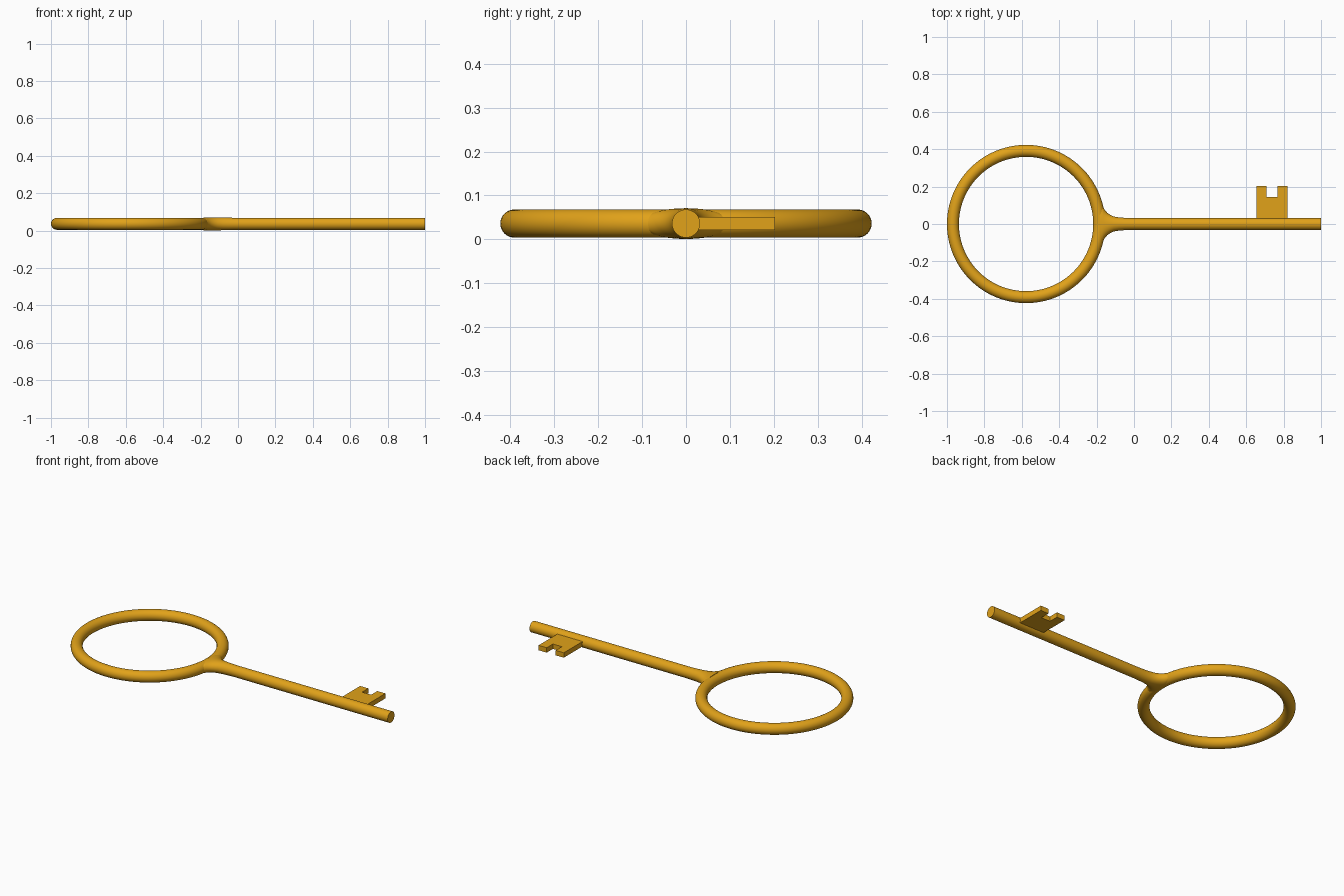
import bpy, bmesh, math
from math import pi, sin, cos

if "Cube" in bpy.data.objects:
    bpy.data.objects.remove(bpy.data.objects["Cube"])

Z = 0.036   # centre height of the key
R = 0.032   # rod radius
SEG = 40

gold = bpy.data.materials.new("gold")
gold.diffuse_color = (0.75, 0.36, 0.01, 1)
gold.use_nodes = True
gold.node_tree.nodes["Principled BSDF"].inputs["Base Color"].default_value = gold.diffuse_color


def finish(ob, name, angle=40):
    ob.name = name
    ob.data.materials.append(gold)
    bpy.ops.object.select_all(action='DESELECT')
    ob.select_set(True)
    bpy.context.view_layer.objects.active = ob
    bpy.ops.object.shade_smooth_by_angle(angle=math.radians(angle))


def from_bmesh(bm, name):
    bmesh.ops.recalc_face_normals(bm, faces=bm.faces)
    me = bpy.data.meshes.new(name)
    bm.to_mesh(me)
    bm.free()
    ob = bpy.data.objects.new(name, me)
    bpy.context.collection.objects.link(ob)
    finish(ob, name)


# Ring handle
bpy.ops.mesh.primitive_torus_add(major_radius=0.391, minor_radius=R, major_segments=128,
                                 minor_segments=32, location=(-0.577, 0, Z))
finish(bpy.context.object, "ring_handle")

# Shaft and flared neck: oval sections (x, half width, half height) lofted into the ring
sections = [(-0.185, 0.108, 0.035), (-0.172, 0.104, 0.035), (-0.164, 0.088, 0.035),
            (-0.155, 0.073, 0.035), (-0.143, 0.060, 0.035), (-0.128, 0.049, 0.035),
            (-0.108, 0.040, 0.035), (-0.08, 0.035, 0.034), (-0.05, 0.033, 0.033),
            (-0.02, R, R), (1.0, R, R)]
bm = bmesh.new()
loops = [[bm.verts.new((x, w * cos(2 * pi * i / SEG), Z + h * sin(2 * pi * i / SEG)))
          for i in range(SEG)] for x, w, h in sections]
for a, b in zip(loops, loops[1:]):
    for i in range(SEG):
        j = (i + 1) % SEG
        bm.faces.new((a[i], a[j], b[j], b[i]))
bm.faces.new(loops[0])
bm.faces.new(loops[-1])
from_bmesh(bm, "shaft")

# Notched bit: flat outline extruded upward
outline = [(0.656, 0.01), (0.821, 0.01), (0.821, 0.203), (0.768, 0.203),
           (0.768, 0.145), (0.709, 0.145), (0.709, 0.203), (0.656, 0.203)]
bm = bmesh.new()
face = bm.faces.new([bm.verts.new((x, y, Z - 0.0145)) for x, y in outline])
top = bmesh.ops.extrude_face_region(bm, geom=[face])["geom"]
bmesh.ops.translate(bm, vec=(0, 0, 0.029),
                    verts=[v for v in top if isinstance(v, bmesh.types.BMVert)])
from_bmesh(bm, "key_bit")
